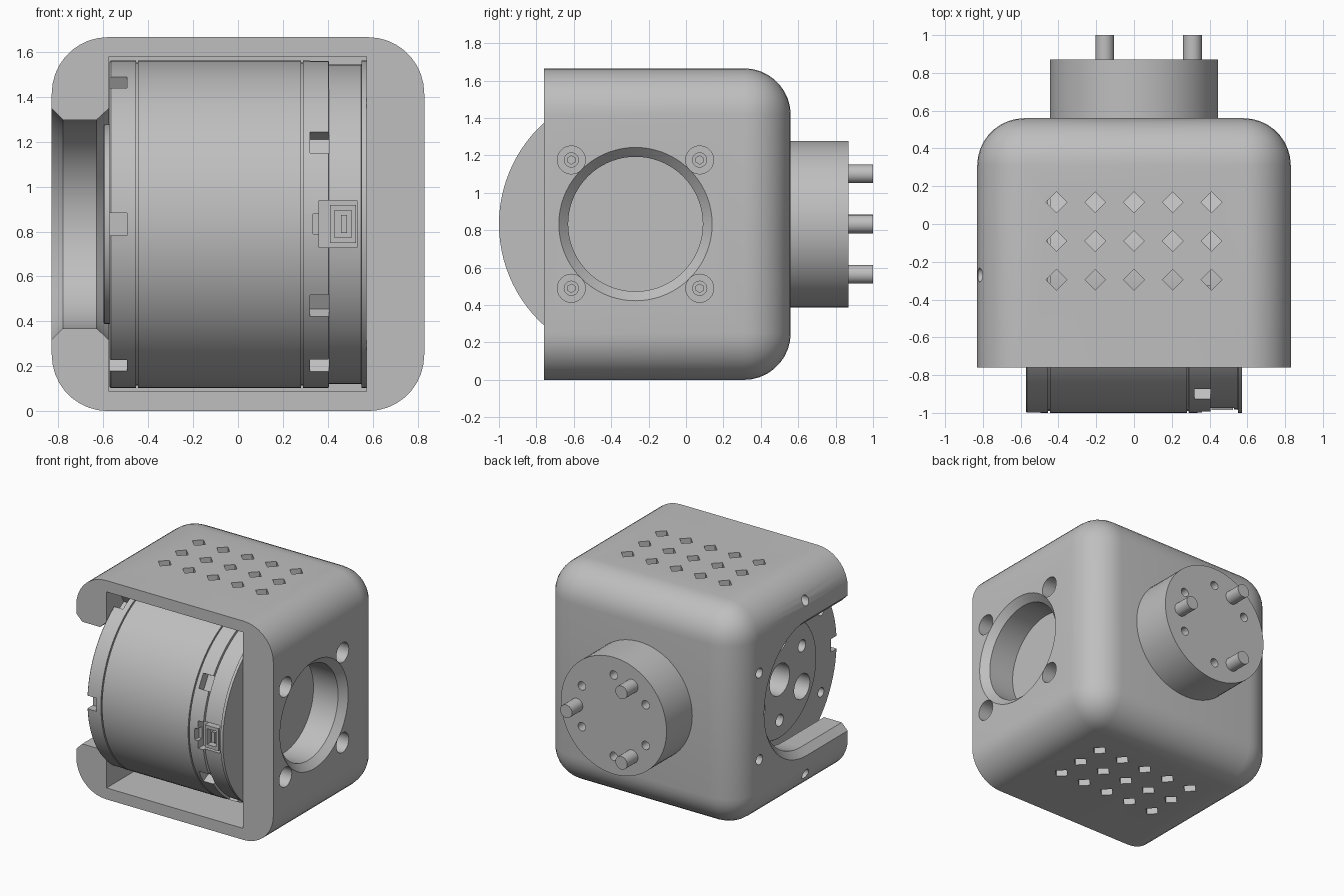
import bpy, bmesh, math
from mathutils import Vector, Matrix

if "Cube" in bpy.data.objects:
    bpy.data.objects.remove(bpy.data.objects["Cube"], do_unlink=True)

MID = 0.833          # height of all main axes
AXIS_Y = -0.27       # motor axis position

grey = bpy.data.materials.new("light_grey")
grey.use_nodes = True
grey.diffuse_color = (0.52, 0.52, 0.52, 1)
grey.node_tree.nodes["Principled BSDF"].inputs["Base Color"].default_value = (0.52, 0.52, 0.52, 1)


def finish(name, bm):
    bmesh.ops.recalc_face_normals(bm, faces=bm.faces)
    mesh = bpy.data.meshes.new(name)
    bm.to_mesh(mesh)
    bm.free()
    mesh.materials.append(grey)
    ob = bpy.data.objects.new(name, mesh)
    bpy.context.collection.objects.link(ob)
    return ob


def box(name, lo, hi, matrix=Matrix()):
    bm = bmesh.new()
    lo, hi = Vector(lo), Vector(hi)
    bmesh.ops.create_cube(bm, size=1, matrix=matrix @ Matrix.Translation((lo + hi) / 2)
                          @ Matrix.Diagonal((*(hi - lo), 1)))
    return finish(name, bm)


def rod(name, start, end, r, sides=24):
    bm = bmesh.new()
    start, end = Vector(start), Vector(end)
    d = end - start
    m = Matrix.Translation((start + end) / 2) @ d.to_track_quat('Z', 'Y').to_matrix().to_4x4()
    bmesh.ops.create_cone(bm, cap_ends=True, segments=sides, radius1=r, radius2=r,
                          depth=d.length, matrix=m)
    return finish(name, bm)


def circle(r, n=72):
    return [(AXIS_Y + r * math.cos(k * math.tau / n), MID + r * math.sin(k * math.tau / n))
            for k in range(n)]


def open_slot(r, n=32):
    # half circle at the back, straight sides running out of the front
    arc = [math.pi * (k / n - 0.5) for k in range(n + 1)]
    pts = [(AXIS_Y + r * math.cos(a), MID + r * math.sin(a)) for a in arc]
    return pts + [(-1.2, MID + r), (-1.2, MID - r)]


def loft(name, stations, outline):
    # skin outlines of given radius at successive x stations
    bm = bmesh.new()
    rings = [[bm.verts.new((x, y, z)) for y, z in outline(r)] for x, r in stations]
    n = len(rings[0])
    for a, b in zip(rings, rings[1:]):
        for i in range(n):
            j = (i + 1) % n
            bm.faces.new((a[i], a[j], b[j], b[i]))
    bm.faces.new(rings[0])
    bm.faces.new(rings[-1])
    return finish(name, bm)


def cut(target, cutter):
    cutter.hide_render = True
    mod = target.modifiers.new("cut", 'BOOLEAN')
    mod.operation = 'DIFFERENCE'
    mod.solver = 'EXACT'
    mod.object = cutter
    bpy.context.view_layer.objects.active = target
    bpy.ops.object.modifier_apply(modifier=mod.name)
    bpy.data.objects.remove(cutter, do_unlink=True)


def polar(r, degrees):
    # point around the motor axis, 0 degrees = front
    a = math.radians(degrees)
    return AXIS_Y - r * math.cos(a), MID + r * math.sin(a)


# Housing: block rounded along its length and around the back
housing = box("housing", (-0.83, -0.76, 0), (0.83, 0.56, 2 * MID))
bm = bmesh.new()
bm.from_mesh(housing.data)
edges = [e for e in bm.edges if max(v.co.y for v in e.verts) > 0]
bmesh.ops.bevel(bm, geom=edges, offset=0.25, segments=9, profile=0.5, affect='EDGES')
bm.to_mesh(housing.data)
bm.free()
cut(housing, box("cavity", (-0.575, -1, 0.087), (0.573, 0.475, 1.58)))

# Open slot on one side, round window on the other, both chamfered
cut(housing, loft("slot", [(-0.85, 0.535), (-0.78, 0.465), (-0.63, 0.465), (-0.56, 0.53)], open_slot))
cut(housing, loft("window", [(0.5, 0.36), (0.78, 0.36), (0.85, 0.43)], circle))

# Diamond vents through top and bottom
for x in (-0.41, -0.205, 0, 0.205, 0.41):
    for y in (-0.295, -0.09, 0.115):
        cut(housing, rod("vent", (x, y, -0.1), (x, y, 1.8), 0.055, 4))

# Counterbored screws beside the window
for y in (AXIS_Y - 0.343, AXIS_Y + 0.343):
    for z in (MID - 0.343, MID + 0.343):
        cut(housing, rod("counterbore", (0.68, y, z), (0.9, y, z), 0.075))
        cut(housing, rod("screw_bore", (0.5, y, z), (0.9, y, z), 0.038))
        rod("screw", (0.57, y, z), (0.65, y, z), 0.025, 6)

# Small screw holes around the slot
for a in (90, 150, 210, 270):
    y, z = polar(0.66, a)
    cut(housing, rod("slot_screw_hole", (-0.9, y, z), (-0.5, y, z), 0.037))

# Motor drum, turned around the x axis, with fine seam grooves
profile = [(-0.572, 0.725), (-0.567, 0.73)]
for x in (-0.45, 0.285):
    profile += [(x - 0.005, 0.73), (x - 0.004, 0.72), (x + 0.004, 0.72), (x + 0.005, 0.73)]
profile += [(0.404, 0.73), (0.406, 0.712), (0.549, 0.712), (0.551, 0.73), (0.572, 0.73)]
motor = loft("motor", profile, lambda r: circle(r, 96))


def notch(x0, x1, degrees, half_width, depth):
    spin = Matrix.Translation((0, AXIS_Y, MID)) @ Matrix.Rotation(-math.radians(degrees), 4, 'X')
    cut(motor, box("notch", (x0, -0.8, -half_width), (x1, depth - 0.73, half_width), spin))


for a in range(0, 360, 60):
    notch(-0.6, -0.495, a, 0.05, 0.07)
for a in (30, 90, 150, 210, 300, 330):
    notch(0.32, 0.406, a, 0.055, 0.07)

# Connector pocket and socket on the front of the drum
notch(0.36, 0.53, 0, 0.105, 0.07)
notch(0.335, 0.37, 0, 0.045, 0.05)
socket = box("connector_socket", (0.41, -0.985, MID - 0.085), (0.525, -0.9, MID + 0.085))
cut(socket, box("socket_opening", (0.43, -1.1, MID - 0.06), (0.505, -0.94, MID + 0.06)))
box("connector_contacts", (0.46, -0.975, MID - 0.04), (0.485, -0.93, MID + 0.04))

# Rotor face seen in the slot
rotor = loft("rotor_face", [(-0.6, 0.44), (-0.595, 0.445), (-0.56, 0.445)], circle)
for part in (motor, rotor):
    cut(part, rod("shaft_hole", (-0.7, AXIS_Y, MID), (-0.4, AXIS_Y, MID), 0.12, 32))
    for k in range(3):
        for r, a, size in ((0.31, 30, 0.045), (0.31, -30, 0.095)):
            y, z = polar(r, a + 120 * k)
            cut(part, rod("rotor_hole", (-0.7, y, z), (-0.42, y, z), size))
for a in range(30, 390, 60):
    y, z = polar(0.62, a)
    cut(motor, rod("mount_hole", (-0.7, y, z), (-0.45, y, z), 0.035))

# Round output hub on the back with three pins and six holes
hub = rod("output_hub", (0, 0.5, MID), (0, 0.87, MID), 0.445, 72)
for k in range(6):
    a = math.radians(30 + 60 * k)
    x, z = 0.31 * math.cos(a), MID + 0.31 * math.sin(a)
    cut(hub, rod("hub_hole", (x, 0.75, z), (x, 0.95, z), 0.032))
for k in range(3):
    a = math.radians(120 * k)
    x, z = 0.31 * math.cos(a), MID + 0.31 * math.sin(a)
    rod("hub_pin", (x, 0.85, z), (x, 1.0, z), 0.05)

# Smooth the curved surfaces, keep hard edges crisp
for ob in bpy.context.scene.objects:
    ob.select_set(ob.type == 'MESH')
bpy.context.view_layer.objects.active = housing
bpy.ops.object.shade_smooth_by_angle(angle=math.radians(30))
